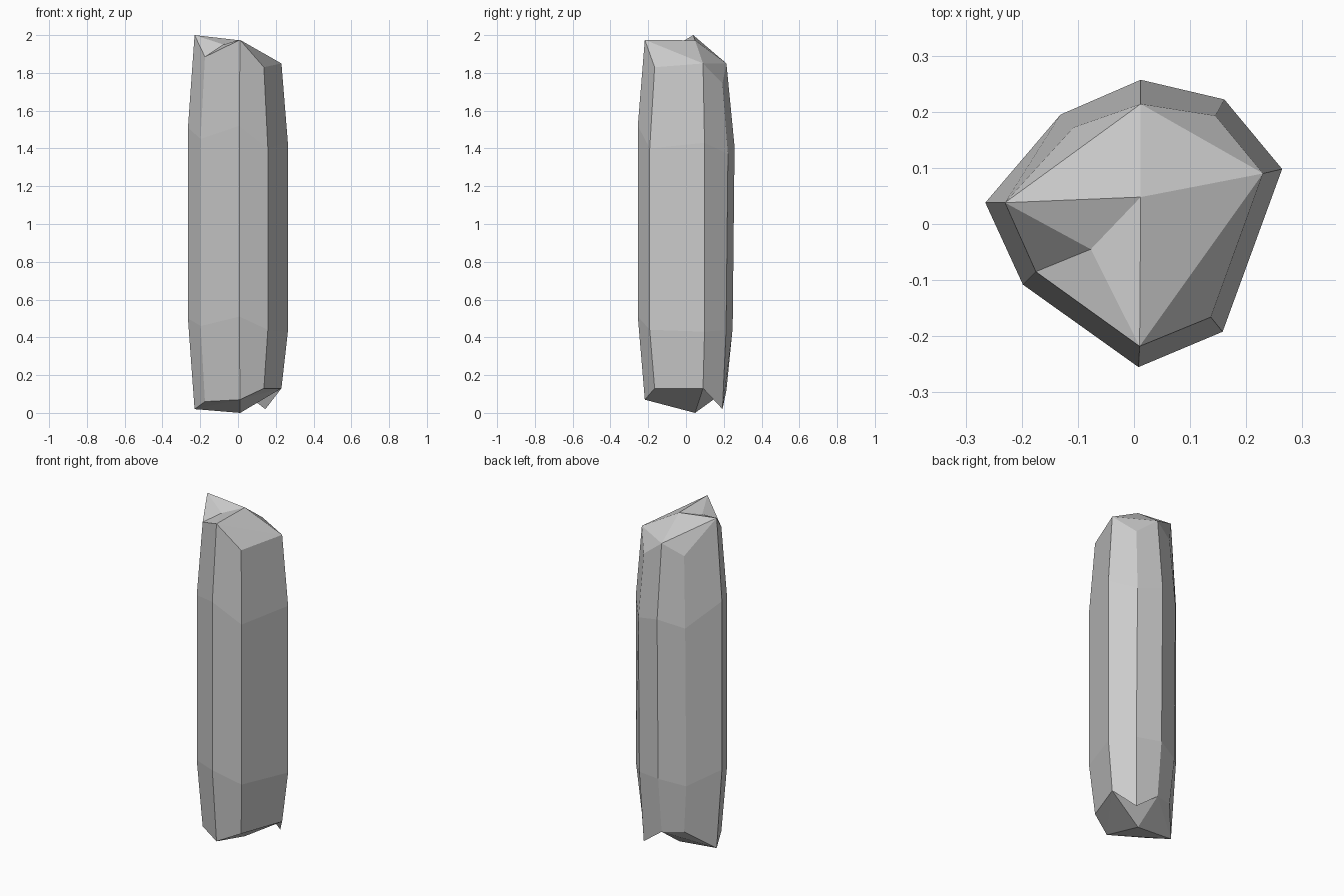
import bpy, bmesh

if "Cube" in bpy.data.objects:
    bpy.data.objects.remove(bpy.data.objects["Cube"])

# Eight corners of the pillar, counter-clockwise from the left:
# wide (x, y), narrow end (x, y), heights of bottom, lower, upper and top rings
corners = [
    (-0.265, 0.038, -0.230, 0.038, 0.02, 0.50, 1.51, 2.00),
    (-0.198, -0.108, -0.175, -0.085, 0.06, 0.46, 1.45, 1.885),
    (0.008, -0.255, 0.010, -0.218, 0.07, 0.51, 1.52, 1.975),
    (0.158, -0.192, 0.137, -0.166, 0.13, 0.44, 1.40, 1.83),
    (0.264, 0.098, 0.230, 0.090, 0.13, 0.43, 1.43, 1.85),
    (0.161, 0.222, 0.145, 0.193, 0.02, 0.44, 1.37, 1.745),
    (0.012, 0.257, 0.012, 0.214, 0.12, 0.45, 1.41, 1.85),
    (-0.131, 0.195, -0.108, 0.172, 0.136, 0.42, 1.37, 1.79),
]
n = len(corners)
bm = bmesh.new()

# Shaft: four rings, the two middle ones wide
rings = []
for level in range(4):
    wide = level in (1, 2)
    ring = []
    for c in corners:
        x, y = (c[0], c[1]) if wide else (c[2], c[3])
        if level == 1 and y > 0.15:
            y -= 0.01          # back leans in slightly near the foot
        ring.append(bm.verts.new((x, y, c[4 + level])))
    rings.append(ring)
for lo, hi in zip(rings, rings[1:]):
    for i in range(n):
        j = (i + 1) % n
        bm.faces.new((lo[i], lo[j], hi[j], hi[i]))


def cap(ring, centre, chip=None):
    """Fan over every second corner, with the corners between cut off."""
    mid = bm.verts.new(centre)
    for i in range(0, n, 2):
        a, b, c = ring[i], ring[i + 1], ring[(i + 2) % n]
        if chip and i == 0:    # chipped notch on the front left
            q = bm.verts.new(chip)
            tris = [(mid, a, q), (mid, q, c), (a, b, q), (b, c, q)]
        else:
            tris = [(mid, a, c), (a, b, c)]
        for t in tris:
            bm.faces.new(t)


# Broken top and underside
cap(rings[3], (0.012, 0.048, 1.972), (-0.077, -0.045, 1.95))
cap(rings[0], (0.012, 0.048, 0.0))

bmesh.ops.recalc_face_normals(bm, faces=bm.faces)
mesh = bpy.data.meshes.new("stone_pillar")
bm.to_mesh(mesh)
bm.free()
bpy.context.collection.objects.link(bpy.data.objects.new("stone_pillar", mesh))
